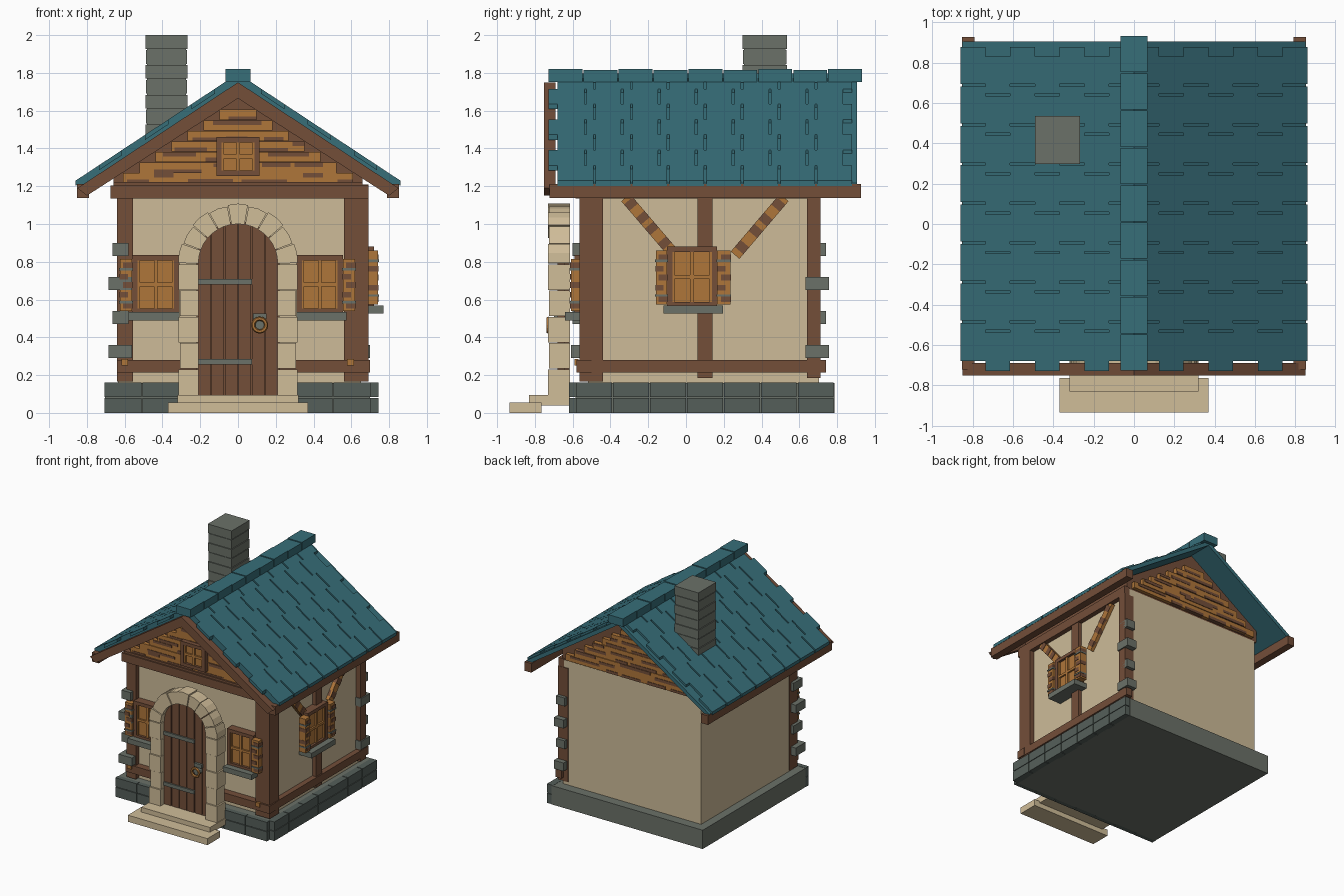
import bpy, bmesh, math, random

if "Cube" in bpy.data.objects:
    bpy.data.objects.remove(bpy.data.objects["Cube"])

random.seed(4)


def material(name, r, g, b):
    m = bpy.data.materials.new(name)
    lin = [((c / 255 + 0.055) / 1.055) ** 2.4 for c in (r, g, b)]
    m.diffuse_color = (*lin, 1)
    m.use_nodes = True
    m.node_tree.nodes["Principled BSDF"].inputs["Base Color"].default_value = m.diffuse_color
    return m


TEAL = material("teal_shingle", 55, 110, 121)
STONE = material("grey_stone", 107, 113, 104)
DARK = material("dark_stone", 85, 95, 90)
BROWN = material("brown_timber", 115, 78, 57)
ORANGE = material("orange_wood", 175, 118, 58)
CREAM = material("cream_plaster", 205, 187, 152)
PALE = material("pale_stone", 208, 189, 153)


def box(u0, u1, z0, z1, d0, d1):
    return ([(u0, z0), (u1, z0), (u1, z1), (u0, z1)], d0, d1)


def part(name, mat, prisms, axis="y"):
    """One object from (profile, depth0, depth1) prisms, extruded along an axis."""
    bm = bmesh.new()
    for pts, d0, d1 in prisms:
        rings = []
        for d in (d0, d1):
            rings.append([bm.verts.new((u, d, z) if axis == "y" else (d, u, z)) for u, z in pts])
        a, b = rings
        n = len(pts)
        bm.faces.new(a)
        bm.faces.new(b[::-1])
        for i in range(n):
            bm.faces.new((a[i], b[i], b[(i + 1) % n], a[(i + 1) % n]))
    bmesh.ops.recalc_face_normals(bm, faces=bm.faces)
    me = bpy.data.meshes.new(name)
    bm.to_mesh(me)
    bm.free()
    me.materials.append(mat)
    ob = bpy.data.objects.new(name, me)
    bpy.context.collection.objects.link(ob)
    return ob


def blocks(start, end, count, d0, d1):
    """Two courses of foundation blocks with thin joints."""
    out, step = [], (end - start) / count
    for z0, z1 in ((0.0, 0.08), (0.085, 0.16)):
        for i in range(count):
            out.append(box(start + i * step + 0.003, start + (i + 1) * step - 0.003, z0, z1, d0, d1))
    return out


# Foundation and steps
part("foundation", STONE, [box(-0.705, 0.70, 0, 0.158, -0.585, 0.785)])
part("front_foundation_blocks", DARK, blocks(-0.71, 0.705, 7, -0.62, -0.58))
part("side_foundation_blocks", DARK, blocks(-0.585, 0.785, 7, 0.69, 0.745), "x")
part("lower_step", PALE, [box(-0.37, 0.37, 0, 0.055, -0.935, -0.765)])
part("upper_step", PALE, [box(-0.32, 0.32, 0.04, 0.095, -0.83, -0.615)])

# Walls and attic
part("walls", CREAM, [box(-0.635, 0.65, 0.158, 1.2, -0.52, 0.705)])
part("attic", BROWN, [([(-0.66, 1.2), (0.66, 1.2), (0.66, 1.3), (0, 1.735), (-0.66, 1.3)], -0.53, 0.70)])

# Timber framing
part("corner_posts", BROWN, [
    box(-0.64, -0.555, 0.165, 1.14, -0.565, -0.46),
    box(0.56, 0.69, 0.165, 1.14, -0.565, -0.44),
    box(0.60, 0.69, 0.185, 1.14, 0.64, 0.712)])
part("middle_post", BROWN, [box(0.06, 0.14, 0.185, 1.14, 0.64, 0.685)], "x")
part("front_beams", BROWN, [
    box(-0.64, 0.70, 0.215, 0.28, -0.58, -0.50),
    box(-0.675, 0.69, 1.135, 1.205, -0.585, -0.50),
    box(-0.66, 0.66, 1.205, 1.222, -0.575, -0.50)])
part("side_beams", BROWN, [
    box(-0.58, 0.74, 0.215, 0.28, 0.64, 0.695),
    box(-0.57, 0.71, 1.135, 1.21, 0.64, 0.69)], "x")
part("beam_pegs", ORANGE, [box(x - 0.018, x + 0.018, 0.25, 0.285, -0.59, -0.57) for x in (-0.60, 0.595)])


# Diagonal braces with weathered bands
def brace(name, top, bottom):
    (u0, z0), (u1, z1) = top, bottom
    L = math.hypot(u1 - u0, z1 - z0)
    nx, nz = -(z1 - z0) / L * 0.03, (u1 - u0) / L * 0.03

    def strip(a, b, d):
        p = [(u0 + (u1 - u0) * t, z0 + (z1 - z0) * t) for t in (a, b)]
        return ([(p[0][0] + nx, p[0][1] + nz), (p[1][0] + nx, p[1][1] + nz),
                 (p[1][0] - nx, p[1][1] - nz), (p[0][0] - nx, p[0][1] - nz)], 0.64, d)
    part(name, ORANGE, [strip(0, 1, 0.68)], "x")
    part(name + "_bands", BROWN, [strip(t, t + 0.12, 0.684) for t in (0.06, 0.32, 0.52, 0.80)], "x")


brace("front_brace", (-0.32, 1.14), (-0.08, 0.86))
brace("back_brace", (0.52, 1.14), (0.26, 0.835))

# Corner stones at the front left and back right corners
for i, z in enumerate((0.29, 0.47, 0.65, 0.83)):
    g = 0.02 if i % 2 == 0 else 0
    part("left_corner_stone", STONE, [box(-0.665 - g, -0.58 + g, z, z + 0.07, -0.60 - g / 2, -0.48)])
    part("back_corner_stone", STONE, [box(0.61, 0.69 + g / 2, z, z + 0.07, 0.64 - g / 3, 0.74 + g * 0.8)])


# Windows with sill, glazing bars and banded shutters
def window(name, axis, base, s, u0, u1, z0, z1, sill, shutters):
    def b(a0, a1, c0, c1, d0, d1):
        return box(a0, a1, c0, c1, base + s * d0, base + s * d1)
    m = 0.028
    p0, p1, q0, q1 = u0 + m, u1 - m, z0 + m, z1 - m
    mid, h = (p0 + p1) / 2, (q0 + q1) / 2
    part(name + "_frame", BROWN, [
        b(u0, p0, z0, z1, 0, 0.07), b(p1, u1, z0, z1, 0, 0.07),
        b(p0, p1, z0, q0, 0, 0.07), b(p0, p1, q1, z1, 0, 0.07)], axis)
    part(name + "_panes", ORANGE, [b(p0, p1, q0, q1, 0, 0.05)], axis)
    bars = [b(mid - 0.01, mid + 0.01, q0, q1, 0.05, 0.065), b(p0, p1, h - 0.01, h + 0.01, 0.05, 0.064),
            b(p0, p0 + 0.012, q0, q1, 0.05, 0.063), b(p1 - 0.012, p1, q0, q1, 0.05, 0.063)]
    part(name + "_bars", ORANGE, bars, axis)
    if sill:
        part(name + "_sill", STONE, [b(sill[0], sill[1], z0 - 0.035, z0 + 0.008, 0, 0.12)], axis)
    for a0, a1 in shutters:
        part(name + "_shutter", ORANGE, [b(a0, a1, z0 + 0.015, z1 - 0.02, 0.03, 0.09)], axis)
        c = (a0 + a1) / 2
        bands = []
        for k, t in enumerate((0.03, 0.25, 0.45, 0.62, 0.85)):
            zz = z0 + 0.02 + t * (z1 - z0 - 0.05)
            lo, hi = (a0 - 0.002, c + 0.01) if k % 2 else (c - 0.015, a1 + 0.002)
            bands.append(b(lo, hi, zz, zz + 0.03, 0.032, 0.094))
        part(name + "_shutter_bands", BROWN, bands, axis)
        part(name + "_shutter_hinges", STONE,
             [b(a0 - 0.004, a1 + 0.004, z, z + 0.012, 0.032, 0.097) for z in (z0 + 0.055, z1 - 0.08)], axis)


window("left_window", "y", -0.52, -1, -0.56, -0.31, 0.525, 0.835, (-0.58, -0.31), [(-0.625, -0.56)])
window("right_window", "y", -0.52, -1, 0.31, 0.555, 0.525, 0.835, (0.31, 0.575), [(0.555, 0.62)])
window("side_window", "x", 0.65, 1, -0.10, 0.165, 0.56, 0.88, (-0.12, 0.195), [(-0.16, -0.10), (0.165, 0.235)])
window("gable_window", "y", -0.53, -1, -0.115, 0.115, 1.255, 1.46, None, [])

# Doorway: stone jambs and arch, boarded door, ironwork
CZ, RI, RO = 0.79, 0.21, 0.315
stones = []
for s in (-1, 1):
    for i in range(5):
        z0, z1 = 0.095 + i * 0.139, 0.095 + (i + 1) * 0.139 - 0.004
        o = RO - 0.008 * (i % 2)
        stones.append(box(s * RI, s * o, z0, z1, -0.73 + 0.006 * (i % 2), -0.615))
for i in range(9):
    a0, a1 = math.pi * i / 9 + 0.008, math.pi * (i + 1) / 9 - 0.008
    ro = RO - 0.008 * (i % 2)
    am = (a0 + a1) / 2
    stones.append(([(r * math.cos(a), CZ + r * math.sin(a)) for r, a in
                    ((RI, a0), (ro, a0), (ro * 1.01, am), (ro, a1), (RI, a1), (RI, am))],
                   -0.73 + 0.006 * (i % 2), -0.615))
part("door_arch", PALE, stones)


def arch_z(x):
    return CZ + math.sqrt(max(0.0, 0.225 ** 2 - x * x))


boards = []
for i in range(6):
    x0, x1 = -0.213 + i * 0.071 + 0.003, -0.213 + (i + 1) * 0.071 - 0.003
    xm = (x0 + x1) / 2
    boards.append(([(x0, 0.095), (x1, 0.095), (x1, arch_z(x1)), (xm, arch_z(xm)), (x0, arch_z(x0))],
                   -0.68, -0.64))
part("door_boards", BROWN, boards)
arc = [(0.22 * math.cos(math.pi * k / 12), CZ + 0.22 * math.sin(math.pi * k / 12)) for k in range(13)]
part("door_backing", BROWN, [([(-0.22, 0.095), (0.22, 0.095)] + arc, -0.645, -0.618)])
part("door_hinges", STONE, [box(-0.21, 0.075, z, z + 0.03, -0.692, -0.675) for z in (0.255, 0.68)])
part("handle_plate", STONE, [
    box(0.08, 0.15, 0.495, 0.525, -0.70, -0.675),
    ([(0.115 + 0.028 * math.cos(k * math.pi / 6), 0.465 + 0.028 * math.sin(k * math.pi / 6))
      for k in range(12)], -0.715, -0.675)])
bpy.ops.mesh.primitive_torus_add(major_segments=16, minor_segments=6, major_radius=0.034, minor_radius=0.011,
                                 location=(0.115, -0.73, 0.465), rotation=(math.pi / 2, 0, 0))
ring = bpy.context.object
ring.name = "door_handle_ring"
ring.data.materials.append(ORANGE)

# Gable boarding: stepped planks with weathered streaks
for name, base, s in (("front_gable", -0.53, -1), ("back_gable", 0.70, 1)):
    planks, streaks = [], []
    for i in range(8):
        z0 = 1.215 + i * 0.056
        w = (1.672 - z0 - 0.056) / 0.66
        if w < 0.03:
            continue
        out = 0.03 + 0.004 * (i % 2)
        planks.append(box(-w, w, z0, z0 + 0.054, base, base + s * out))
        x = -w + random.uniform(0, 0.08)
        while x < w - 0.05:
            e = min(w, x + random.uniform(0.10, 0.28))
            lo = z0 + random.choice((0, 0, 0.03))
            streaks.append(box(x, e, lo, lo + random.uniform(0.018, 0.026), base, base + s * (out + 0.004)))
            x = e + random.uniform(0.02, 0.09)
    part(name + "_planks", ORANGE, planks)
    part(name + "_streaks", BROWN, streaks)


# Roof: slabs, staggered shingles, barge boards, eave boards
def slope(s, x0, x1, lo, hi, y0, y1):
    return ([(s * x0, lo - 0.66 * x0), (s * x1, lo - 0.66 * x1),
             (s * x1, hi - 0.66 * x1), (s * x0, hi - 0.66 * x0)], y0, y1)


ROW, COL = 0.86 / 7, 0.1955
shingles, slabs, barge = [], [], []
for s in (-1, 1):
    slabs.append(slope(s, 0, 0.85, 1.74, 1.778, -0.68, 0.905))
    barge.append(([(0, 1.75), (s * 0.85, 1.19), (s * 0.80, 1.15), (0, 1.665)], -0.752, -0.69))
    for r in range(7):
        start = -0.68 if r % 2 == 0 else -0.728
        for c in range(8):
            y = start + c * COL
            shingles.append(slope(s, r * ROW, (r + 1) * ROW, 1.77, 1.797,
                                  y + (0.006 if c else 0), y + COL - 0.006))
part("roof_slabs", TEAL, slabs)
part("roof_shingles", TEAL, shingles)
part("barge_boards", BROWN, barge)
part("eave_boards", BROWN, [box(s * 0.79, s * 0.853, 1.137, 1.213, -0.722, 0.927) for s in (-1, 1)])

# Ridge caps
N, Y0, Y1 = 9, -0.73, 0.935
caps = []
for i in range(N):
    a, b = Y0 + (Y1 - Y0) * i / N, Y0 + (Y1 - Y0) * (i + 1) / N
    dz = 0.004 * (i % 2)
    caps.append(box(-0.067, 0.067, 1.753 - dz, 1.82 - dz, a + 0.003, b - 0.003))
part("ridge_caps", TEAL, caps)

# Chimney courses around a core
courses = []
for i in range(9):
    z1 = 2.0 - i * 0.079
    g = 0.003 * (i % 2)
    courses.append(box(-0.49 + g, -0.268 - g, z1 - 0.073, z1, 0.298 + g, 0.535 - g))
part("chimney_courses", STONE, courses)
part("chimney_core", STONE, [box(-0.482, -0.276, 1.3, 1.99, 0.306, 0.527)])
